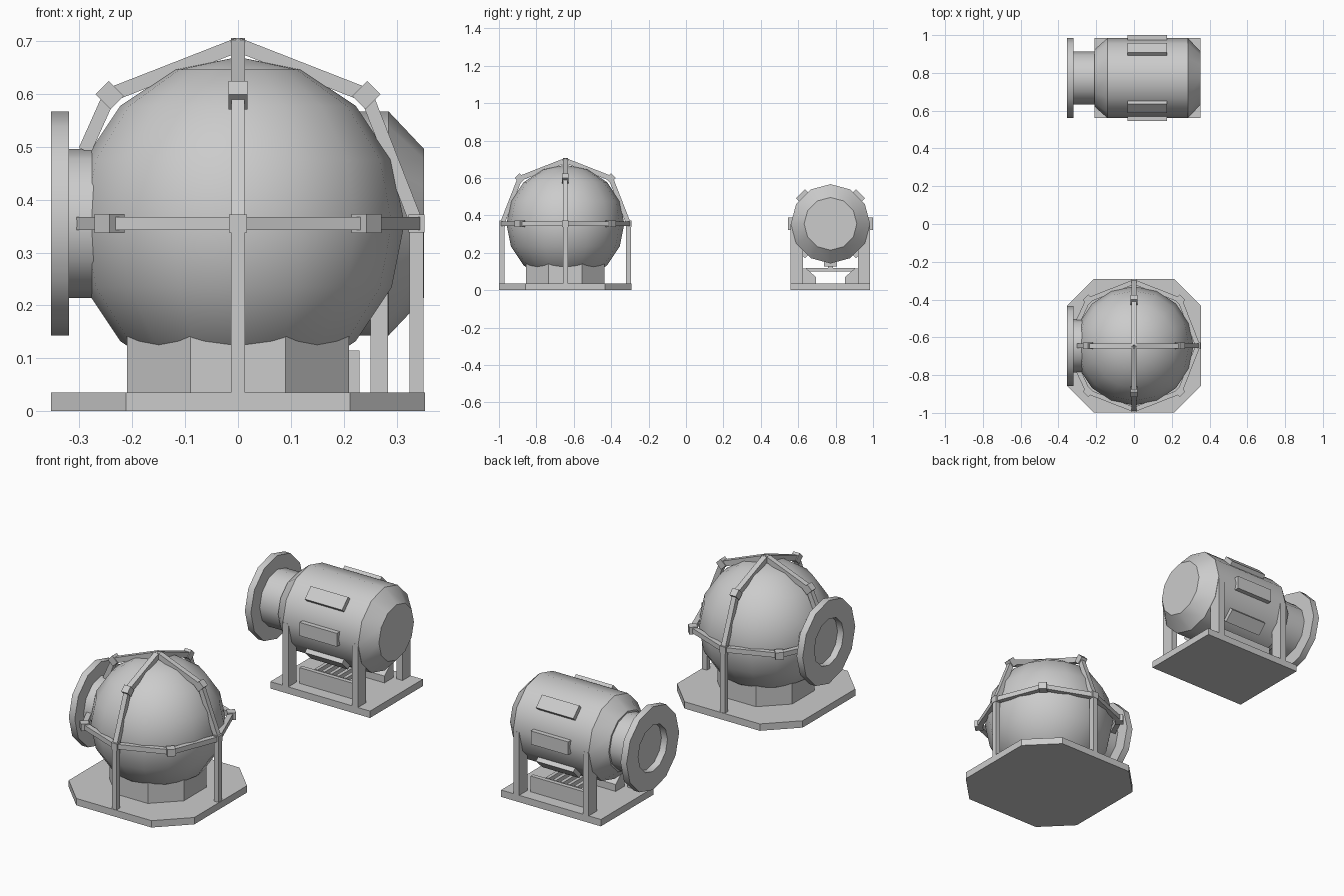
import bpy, bmesh
from math import radians, sin, cos, pi
from mathutils import Vector, Matrix

if "Cube" in bpy.data.objects:
    bpy.data.objects.remove(bpy.data.objects["Cube"])

CZ = 0.355          # shared axis height
YS, YM = -0.645, 0.7725   # sphere tank / cylinder tank centre lines


def finish(name, bm, smooth=None):
    bmesh.ops.recalc_face_normals(bm, faces=bm.faces)
    me = bpy.data.meshes.new(name)
    bm.to_mesh(me)
    bm.free()
    ob = bpy.data.objects.new(name, me)
    bpy.context.collection.objects.link(ob)
    if smooth:
        bpy.ops.object.select_all(action='DESELECT')
        ob.select_set(True)
        bpy.context.view_layer.objects.active = ob
        bpy.ops.object.shade_smooth_by_angle(angle=radians(smooth))
    return ob


def box(name, c, s, rot=Matrix()):
    bm = bmesh.new()
    bmesh.ops.create_cube(bm, size=1, matrix=Matrix.Translation(c) @ rot.to_4x4() @ Matrix.Diagonal((*s, 1)))
    return finish(name, bm)


def prism(name, pts, extrude):
    bm = bmesh.new()
    f = bm.faces.new([bm.verts.new(p) for p in pts])
    r = bmesh.ops.extrude_face_region(bm, geom=[f])
    bmesh.ops.translate(bm, vec=extrude, verts=[v for v in r['geom'] if isinstance(v, bmesh.types.BMVert)])
    return finish(name, bm)


def lathe_x(name, prof, y, n=12, closed=False):
    """Turn an (x, radius) profile about the horizontal axis."""
    bm = bmesh.new()
    rings = [[bm.verts.new((x, y + r * sin(2 * pi * i / n), CZ + r * cos(2 * pi * i / n)))
              for i in range(n)] for x, r in prof]
    pairs = list(zip(rings, rings[1:])) + ([(rings[-1], rings[0])] if closed else [])
    for a, b in pairs:
        for i in range(n):
            j = (i + 1) % n
            bm.faces.new((a[i], a[j], b[j], b[i]))
    if not closed:
        bm.faces.new(rings[0])
        bm.faces.new(rings[-1])
    return finish(name, bm, 35)


def strut(name, a, b, up, w=0.025):
    """Square bar from a to b, with one side facing the up direction."""
    a, b = Vector(a), Vector(b)
    d = (b - a).normalized()
    s = Vector(up).cross(d).normalized()
    rot = Matrix((s, d.cross(s), d)).transposed()
    return box(name, (a + b) / 2, (w, w, (b - a).length), rot)


def octagon(h, c, y, z):
    return [(px, y + py, z) for px, py in
            [(h, -c), (h, c), (c, h), (-c, h), (-h, c), (-h, -c), (-c, -h), (c, -h)]]


def pipe_end(prefix, y, x_end):
    # flanged neck with a shallow recess, blind at the back
    lathe_x(prefix + "_pipe_neck", [(-0.32, 0.141), (x_end, 0.141)], y)
    lathe_x(prefix + "_pipe_flange",
            [(-0.354, 0.212), (-0.32, 0.212), (-0.32, 0.118), (-0.354, 0.118)], y, closed=True)


# ---------- spherical tank ----------
prism("sphere_base", octagon(0.354, 0.212, YS, 0), (0, 0, 0.035))
prism("sphere_pedestal", octagon(0.21, 0.09, YS, 0.035), (0, 0, 0.15))
bm = bmesh.new()
bmesh.ops.create_uvsphere(bm, u_segments=16, v_segments=8, radius=0.315,
                          matrix=Matrix.Translation((0, YS, CZ)))
finish("sphere_tank", bm, 60)
pipe_end("sphere", YS, -0.24)

R, D = 0.338, 0.243
up = Vector((0, 0, 1))
centre = Vector((0, YS, CZ))
# equator ring, supporting legs and curved ribs
for k in range(4):
    rot = Matrix.Rotation(k * pi / 2, 3, 'Z')
    P = lambda x, y, z: centre + rot @ Vector((x, y, z))
    side = rot @ Vector((0, 1, 0))
    blocked = k == 2            # pipe side: bars stop at the flange neck
    corner = P(R, 0, 0)
    box("ring_joint", P(D, D, 0), (0.04, 0.04, 0.036), rot @ Matrix.Rotation(pi / 4, 3, 'Z'))
    for s in (1, -1):
        end = P(0.298, s * 0.125, 0) if blocked else corner
        strut("ring_bar", P(D, s * D, 0), end, up)
    strut("rib_upper", P(D, 0, D), P(0, 0, R), side, 0.027)
    strut("rib_lower", P(D, 0, D), P(0.29, 0, 0.138) if blocked else corner, side)
    box("rib_joint", P(D, 0, D), (0.036, 0.036, 0.04), rot @ Matrix.Rotation(pi / 4, 3, 'Y'))
    if not blocked:
        box("leg_joint", corner, (0.03, 0.034, 0.034), rot)
        strut("sphere_leg", P(R, 0, -0.325), corner, side, 0.027)

# ---------- cylindrical tank ----------
box("cylinder_base", (0.071, YM, 0.0175), (0.562, 0.425, 0.035))
lathe_x("cylinder_tank", [(-0.21, 0.15), (-0.14, 0.212), (0.285, 0.212), (0.352, 0.141)], YM)
pipe_end("cylinder", YM, -0.2)

# pads spaced around the body
for a in range(0, 360, 45):
    if a == 90:
        continue
    rot = Matrix.Rotation(radians(a), 3, 'X')
    off = rot @ Vector((0, 0.211, 0))
    box("side_pad", Vector((0.07, YM, CZ)) + off, (0.21, 0.032, 0.068), rot)

for s in (1, -1):
    # legs
    for x in (-0.125, 0.267):
        box("cylinder_leg", (x, YM + s * 0.18, 0.19), (0.033, 0.065, 0.33))
    # bevelled side beams
    prof = [(0.15, 0.035), (0.078, 0.035), (0.078, 0.07), (0.128, 0.115), (0.15, 0.115)]
    prism("side_beam", [(-0.09, YM + s * y, z) for y, z in prof], (0.32, 0, 0))

# cross bars under the body
for i in range(5):
    box("cross_bar", (-0.01 + i * 0.04, YM, 0.109), (0.018, 0.26, 0.02))
box("cross_bar_post", (0.07, YM, 0.13), (0.17, 0.025, 0.05))
